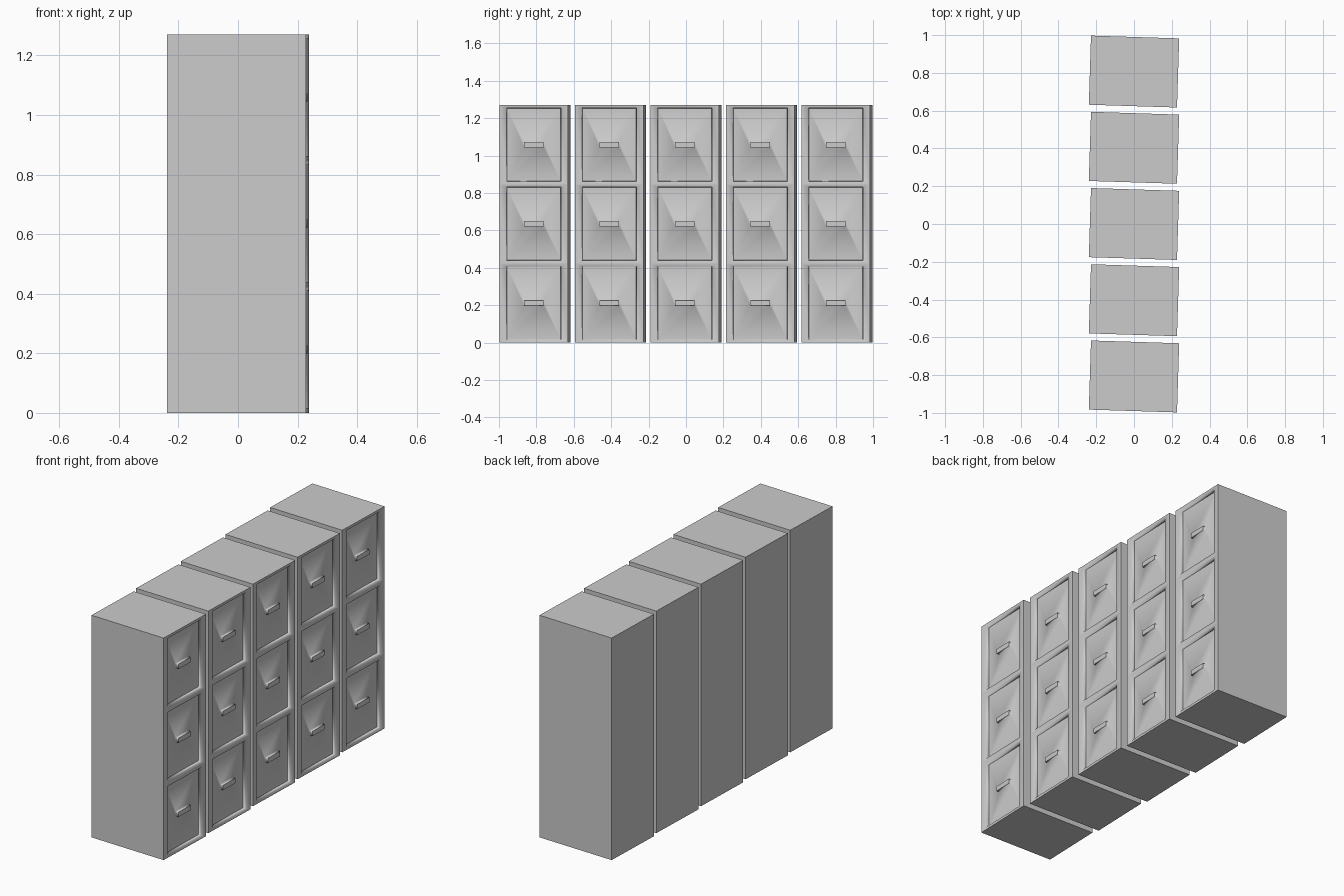
import bpy, bmesh, math

if "Cube" in bpy.data.objects:
    bpy.data.objects.remove(bpy.data.objects["Cube"])

DEPTH, WIDTH, HEIGHT = 0.467, 0.366, 1.27
COUNT, DRAWERS = 5, 3
PITCH = 0.4035
UNIT = HEIGHT / DRAWERS
FRONT = DEPTH / 2


def ring(bm, x, hy, hz, zc):
    return [bm.verts.new((x, sy * hy, zc + sz * hz))
            for sy, sz in ((-1, -1), (1, -1), (1, 1), (-1, 1))]


def bridge(bm, a, b, smooth):
    for i in range(4):
        j = (i + 1) % 4
        bm.faces.new((a[i], a[j], b[j], b[i])).smooth = smooth


def cabinet_mesh():
    bm = bmesh.new()
    sharp = []
    for i in range(DRAWERS):
        zc = UNIT * (i + 0.5)
        # carcass: back, sides, and the outer top and bottom
        back = ring(bm, -FRONT, WIDTH / 2, UNIT / 2, zc)
        outer = ring(bm, FRONT, WIDTH / 2, UNIT / 2, zc)
        bm.faces.new(back[::-1])
        for k in range(4):
            if (k == 0 and i > 0) or (k == 2 and i < DRAWERS - 1):
                continue
            j = (k + 1) % 4
            bm.faces.new((back[k], back[j], outer[j], outer[k]))
        # frame, recess wall, panel and pull handle
        rim = ring(bm, FRONT, 0.147, 0.197, zc)
        panel = ring(bm, FRONT - 0.02, 0.144, 0.194, zc)
        root = ring(bm, FRONT - 0.02, 0.0525, 0.015, zc)
        tip = ring(bm, FRONT - 0.001, 0.0525, 0.014, zc)
        bridge(bm, outer, rim, True)
        bridge(bm, rim, panel, True)
        bridge(bm, panel, root, True)
        bridge(bm, root, tip, True)
        bm.faces.new(tip).smooth = True
        for loop in (outer, panel, tip):
            sharp += [bm.edges.get((loop[k], loop[(k + 1) % 4])) for k in range(4)]
    for e in sharp:
        if e:
            e.smooth = False
    bmesh.ops.remove_doubles(bm, verts=bm.verts, dist=0.0001)
    bmesh.ops.recalc_face_normals(bm, faces=bm.faces)
    me = bpy.data.meshes.new("filing_cabinet")
    bm.to_mesh(me)
    bm.free()
    return me


# row of slightly turned cabinets
mesh = cabinet_mesh()
for n in range(COUNT):
    ob = bpy.data.objects.new(f"filing_cabinet_{n + 1}", mesh)
    ob.location.y = (n - (COUNT - 1) / 2) * PITCH
    ob.rotation_euler.z = math.radians(-1.8)
    bpy.context.collection.objects.link(ob)
